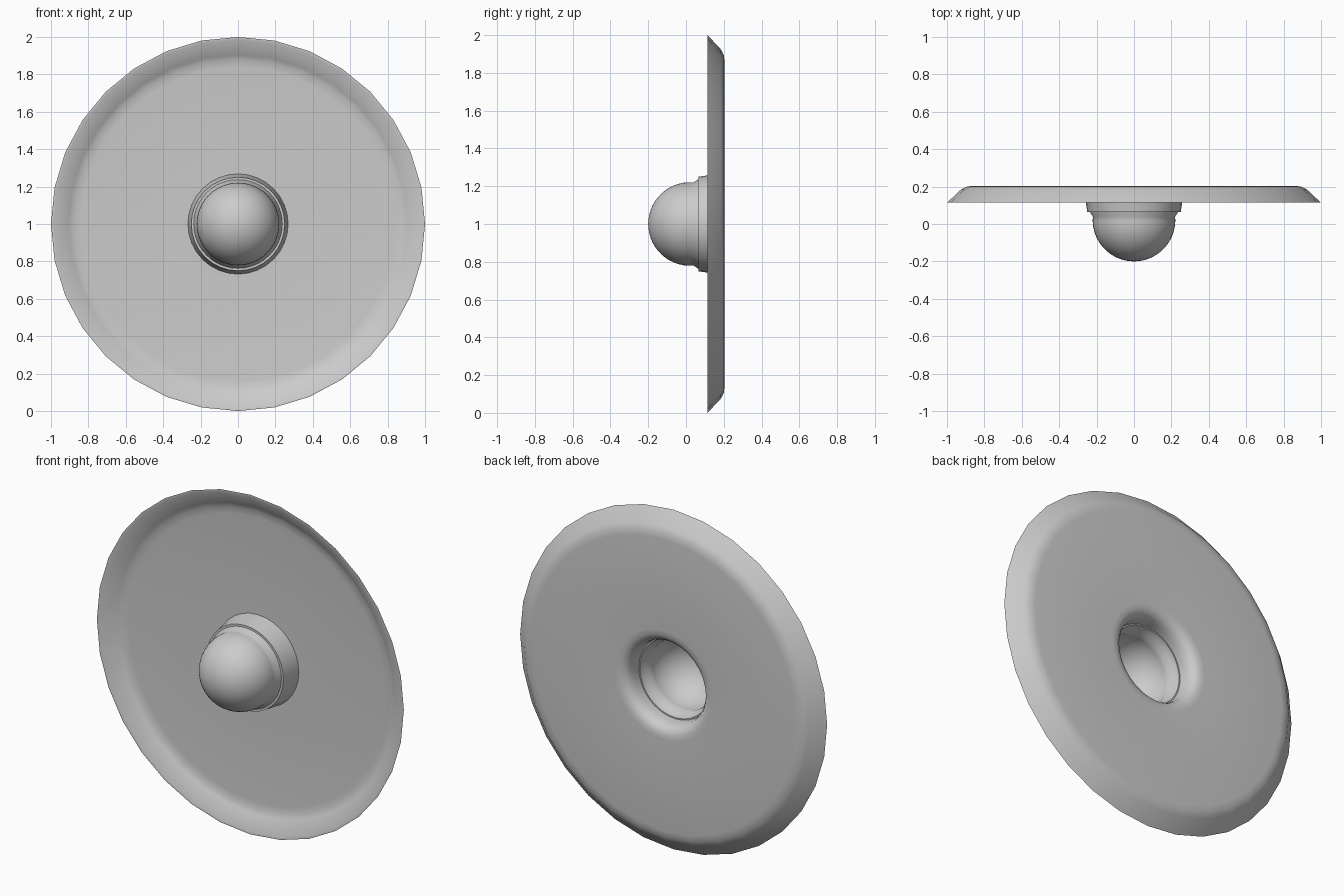
import bpy, bmesh, math
from mathutils import Vector

cube = bpy.data.objects.get("Cube")
if cube:
    bpy.data.objects.remove(cube, do_unlink=True)

metal = bpy.data.materials.new("grey metal")
metal.use_nodes = True
grey = (0.6, 0.6, 0.6, 1)
metal.diffuse_color = grey
metal.node_tree.nodes["Principled BSDF"].inputs["Base Color"].default_value = grey

CENTRE = Vector((0, 0, 1))


def lathe(name, profile, steps, closed):
    """Turn (radius, y) points about the y axis through the centre."""
    bm = bmesh.new()
    verts = [bm.verts.new((0, y, 1 + r)) for r, y in profile]
    edges = [bm.edges.new(pair) for pair in zip(verts, verts[1:])]
    if closed:
        edges.append(bm.edges.new((verts[-1], verts[0])))
    bmesh.ops.spin(bm, geom=verts + edges, cent=CENTRE, axis=(0, 1, 0),
                   angle=math.tau, steps=steps)
    bmesh.ops.remove_doubles(bm, verts=bm.verts, dist=0.0005)
    bmesh.ops.recalc_face_normals(bm, faces=bm.faces)
    mesh = bpy.data.meshes.new(name)
    bm.to_mesh(mesh)
    bm.free()
    obj = bpy.data.objects.new(name, mesh)
    bpy.context.collection.objects.link(obj)
    mesh.materials.append(metal)
    bpy.ops.object.select_all(action="DESELECT")
    obj.select_set(True)
    bpy.context.view_layer.objects.active = obj
    bpy.ops.object.shade_smooth_by_angle(angle=math.radians(40))
    return obj


def arc(radius, start, end, count, y):
    """Points on a circle, with the angle measured from the front pole."""
    angles = [math.radians(start + (end - start) * i / count) for i in range(count + 1)]
    return [(radius * math.sin(a), y - radius * math.cos(a)) for a in angles]


# Dished plate with a bevelled rim and a collar around the central hole
plate_profile = [
    # back, from the collar mouth to the rim
    (0.235, 0.065), (0.24, 0.13), (0.247, 0.165), (0.262, 0.188), (0.29, 0.202),
    (0.32, 0.204), (0.86, 0.204), (0.895, 0.2), (0.925, 0.184), (0.99, 0.123),
    # rim lip
    (1.0, 0.115), (0.985, 0.115),
    # front, from the rim back to the collar
    (0.905, 0.168), (0.88, 0.179), (0.84, 0.183), (0.268, 0.183), (0.25, 0.065),
]
lathe("shield_plate", plate_profile, 32, True)

# Hollow dome pushed through the collar
outer = arc(0.221, 0, 95, 14, 0.021) + [(0.237, 0.065), (0.238, 0.1)]
inner = arc(0.208, 95, 0, 14, 0.021)
lathe("boss_dome", outer + [(0.23, 0.1), (0.224, 0.065)] + inner, 48, False)
